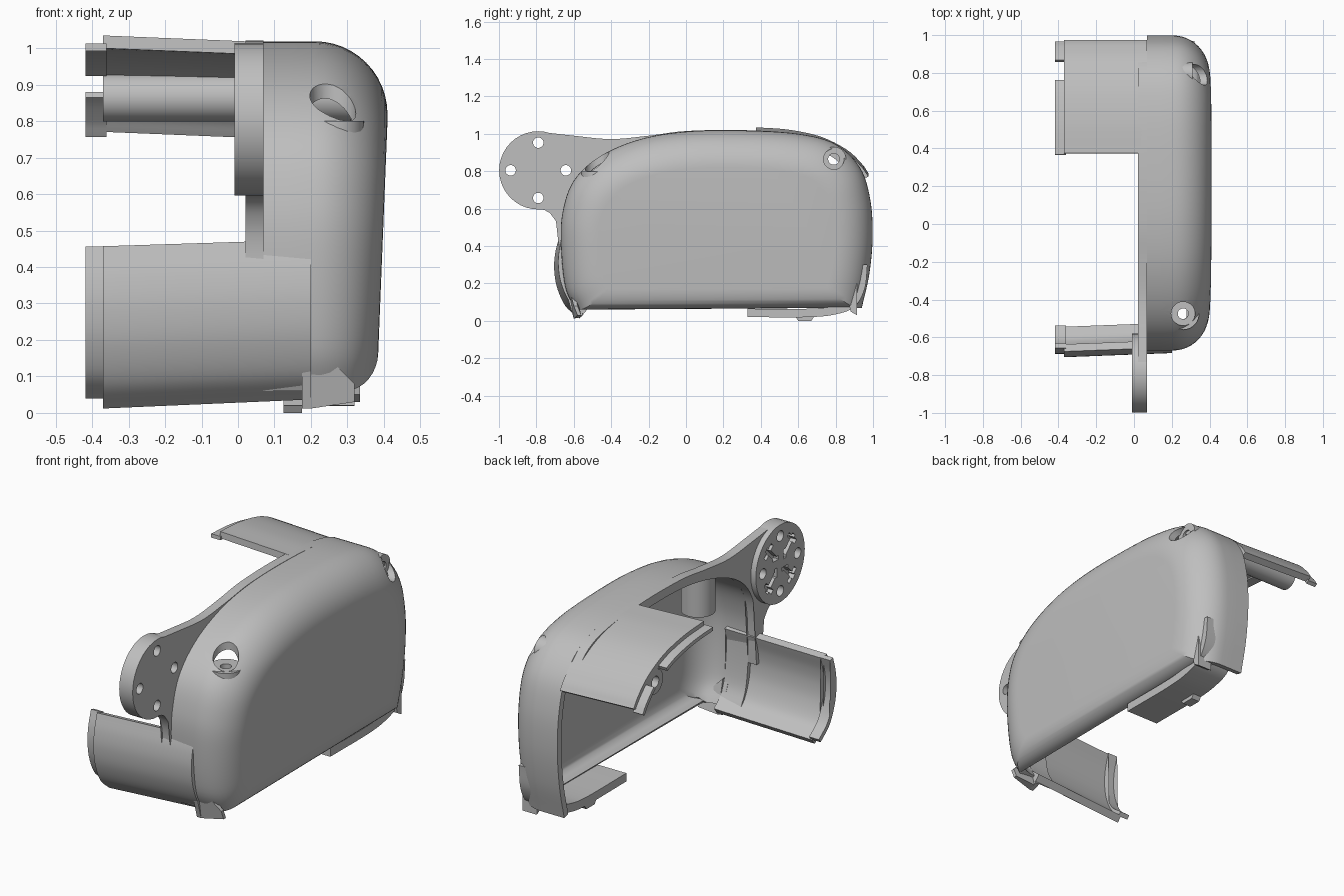
import bpy, bmesh, math
from mathutils import Vector, Matrix

old = bpy.data.objects.get("Cube")
if old:
    bpy.data.objects.remove(old, do_unlink=True)

grey = bpy.data.materials.new("plain grey")
grey.use_nodes = True
COLOR = (0.52, 0.52, 0.52, 1)
grey.diffuse_color = COLOR
grey.node_tree.nodes["Principled BSDF"].inputs["Base Color"].default_value = COLOR


def finish(name, bm):
    mesh = bpy.data.meshes.new(name)
    bm.to_mesh(mesh)
    bm.free()
    mesh.materials.append(grey)
    ob = bpy.data.objects.new(name, mesh)
    bpy.context.collection.objects.link(ob)
    return ob


def activate(ob):
    bpy.ops.object.select_all(action='DESELECT')
    ob.select_set(True)
    bpy.context.view_layer.objects.active = ob


def smooth(ob):
    activate(ob)
    bpy.ops.object.shade_smooth_by_angle(angle=math.radians(32))


def curve(pts, n=6):
    """Smooth open path through (y, z) points."""
    p = [Vector(q) for q in pts]
    p = [2 * p[0] - p[1]] + p + [2 * p[-1] - p[-2]]
    out = []
    for a, b, c, d in zip(p, p[1:], p[2:], p[3:]):
        for i in range(n):
            t = i / n
            out.append((2 * b + (c - a) * t + (2 * a - 5 * b + 4 * c - d) * t ** 2
                        + (3 * b - a - 3 * c + d) * t ** 3) / 2)
    return out + [p[-2]]


def thick(path, t):
    """Closed strip of thickness t on the right of a path."""
    inner = []
    for i, q in enumerate(path):
        d = (path[min(i + 1, len(path) - 1)] - path[max(i - 1, 0)]).normalized()
        inner.append(q + Vector((d.y, -d.x)) * t)
    return path + inner[::-1]


def prism(name, poly, x0, x1, poly2=None):
    """Solid between two matching (y, z) outlines at x0 and x1."""
    bm = bmesh.new()
    a = [bm.verts.new((x0, *q)) for q in poly]
    b = [bm.verts.new((x1, *q)) for q in (poly2 or poly)]
    for i in range(len(a)):
        j = (i + 1) % len(a)
        bm.faces.new((a[i], a[j], b[j], b[i]))
    bm.faces.new(a)
    bm.faces.new(b)
    bmesh.ops.triangulate(bm, faces=[f for f in bm.faces if len(f.verts) > 4])
    bmesh.ops.recalc_face_normals(bm, faces=bm.faces)
    return finish(name, bm)


def rod(name, centre, r, length, axis='X'):
    bm = bmesh.new()
    turn = Matrix.Rotation(math.pi / 2, 4, 'Y') if axis == 'X' else Matrix()
    bmesh.ops.create_cone(bm, cap_ends=True, segments=40, radius1=r, radius2=r,
                          depth=length, matrix=Matrix.Translation(centre) @ turn)
    return finish(name, bm)


def block(name, centre, size, angle):
    bm = bmesh.new()
    bmesh.ops.create_cube(bm, size=1, matrix=Matrix.Translation(centre)
                          @ Matrix.Rotation(angle, 4, 'X') @ Matrix.Diagonal((*size, 1)))
    return finish(name, bm)


def cut(ob, cutters):
    activate(ob)
    for c in cutters:
        c.hide_render = True
        m = ob.modifiers.new("cut", 'BOOLEAN')
        m.operation, m.solver, m.object = 'DIFFERENCE', 'EXACT', c
        bpy.ops.object.modifier_apply(modifier=m.name)
        bpy.data.objects.remove(c, do_unlink=True)


# Housing: arched outline lofted along x, rounding into a flat side
arch = curve([(-.59, .06), (-.645, .18), (-.668, .4), (-.66, .58), (-.6, .75), (-.46, .88),
              (-.25, .97), (0, 1.012), (.3, 1.018), (.6, 1.0), (.8, .945), (.93, .82),
              (.985, .65), (.998, .45), (.98, .25), (.94, .07)])
MID, HALF, R, LIP = .165, .835, .2, .31
bm = bmesh.new()
rings = []
stations = [(.07, 0), (.14, 0)] + [(.21 + R * math.sin(t), R * (1 - math.cos(t)))
                                   for t in [i * math.pi / 24 for i in range(13)]]
for x, d in stations:
    low = .07 + .1 * (1 - math.sqrt(max(0, 1 - (max(0, x - LIP) / .1) ** 2)))
    ring = []
    for y, z in arch:
        zz = low + (z - .07) * (1.02 - d - low) / .95
        yy = MID + (y - MID) * (1 - d / HALF)
        ring.append(bm.verts.new((x - .04 * max(0, .8 - zz) * (x / .41) ** 2, yy, zz)))
    rings.append((x, ring))
for (xa, a), (xb, b) in zip(rings, rings[1:]):
    for i in range(len(a) - 1):
        bm.faces.new((a[i], a[i + 1], b[i + 1], b[i]))
    if xa >= LIP - .01:
        bm.faces.new((a[-1], a[0], b[0], b[-1]))
side = bm.faces.new(rings[-1][1])
bmesh.ops.recalc_face_normals(bm, faces=bm.faces)
side.normal_update()
if side.normal.x < 0:
    bmesh.ops.reverse_faces(bm, faces=bm.faces)
housing = finish("housing", bm)
activate(housing)
wall = housing.modifiers.new("wall", 'SOLIDIFY')
wall.thickness, wall.offset = .035, -1
bpy.ops.object.modifier_apply(modifier=wall.name)
TOP_XY, SIDE_YZ = (.26, -.475), (.79, .865)
cut(housing, [rod("top_cutter", (*TOP_XY, .95), .063, .32, 'Z'),
              rod("side_cutter", (.4, *SIDE_YZ), .055, .2)])
smooth(housing)

# Screw bosses behind the two recesses
top_boss = rod("top_boss", (*TOP_XY, .7), .085, .2, 'Z')
cut(top_boss, [rod("bore", (*TOP_XY, .7), .028, .5, 'Z')])
side_boss = rod("side_boss", (-.03, *SIDE_YZ), .066, .68)
cut(side_boss, [rod("bore", (0, *SIDE_YZ), .03, 1)])
for ob in (top_boss, side_boss):
    smooth(ob)

# Rim band running into the pivot arm
outer = curve([(-.79, 1.012), (-.6, .99), (-.4, .972), (-.2, .99), (0, 1.015), (.3, 1.02),
               (.6, 1.0), (.8, .945), (.93, .82)])
inner = curve([(.9, .79), (.78, .9), (.6, .95), (.3, .97), (0, .965), (-.25, .92), (-.45, .84),
               (-.57, .73), (-.62, .58), (-.63, .31)])
heel = curve([(-.67, .31), (-.675, .46), (-.7, .54), (-.74, .585), (-.79, .6)])
smooth(prism("pivot_arm", outer + inner + heel, .02, .07))

# Pivot disc with four through holes and shallow pockets
PY, PZ = -.79, .805
disc = rod("pivot_disc", (.03, PY, PZ), .209, .08)
arm = bpy.data.objects["pivot_arm"]
for k in range(4):
    a = k * math.pi / 2
    hy, hz = PY + .148 * math.cos(a), PZ + .148 * math.sin(a)
    for ob in (disc, arm):
        cut(ob, [rod("hole", (.03, hy, hz), .028, .3)])
    b = a + math.pi / 4
    for r, size, turn in ((.11, (.05, .11, .026), 0), (.14, (.05, .024, .085), 0),
                          (.055, (.05, .02, .05), math.pi / 4)):
        cut(disc, [block("pocket", (0, PY + r * math.cos(b), PZ + r * math.sin(b)),
                         size, b + turn)])
for ob in (disc, arm):
    smooth(ob)

# Top tongue with stepped lips
far = curve([(.375, 1.035), (.55, 1.022), (.72, .985), (.86, .915), (.94, .84), (.975, .79)])
near = [Vector((q.x, q.y - .018)) for q in far]
smooth(prism("top_tongue", thick(far, .035), -.37, .07, thick(near, .035)))
under = [Vector((q.x - .008, q.y - .022)) for q in far]
for name, lo, hi in (("tongue_lip_front", .3, .78), ("tongue_lip_back", .86, 1)):
    smooth(prism(name, thick([q for q in under if lo < q.x < hi], .02), -.418, -.36))

# Lower front panel with stepped lip
panel = curve([(-.57, .012), (-.645, .08), (-.69, .18), (-.705, .28), (-.698, .37), (-.675, .457)])
root = [Vector((q.x + .022, q.y * .985 + .025)) for q in panel]
smooth(prism("front_panel", thick(panel, .04), -.37, .2, thick(root, .04)))
step = [Vector((q.x + .018, .04 + (q.y - .012) * .937)) for q in panel]
smooth(prism("front_panel_lip", thick(step, .025), -.418, -.36))

# Rear foot curling up into the back wall
foot = curve([(.97, .3), (.955, .17), (.9, .075), (.8, .035), (.65, .02), (.33, .02)])
smooth(prism("rear_foot", thick(foot, .045), .125, .32))
prism("foot_rib", [(.6, .0), (.67, .0), (.69, .03), (.58, .03)], .125, .175)

# Small clips at the bottom corners
prism("front_clip", [(-.665, .235), (-.63, .235), (-.55, .03), (-.6, .012)], .175, .2)
prism("front_corner_fin", [(-.63, .2), (-.6, .2), (-.56, .02), (-.6, .012)], .2, .32,
      [(-.6, .08), (-.58, .08), (-.56, .03), (-.58, .03)])
prism("rear_clip", [(.87, .1), (.9, .24), (.915, .2), (.915, .03), (.88, .05)], .25, .335)
